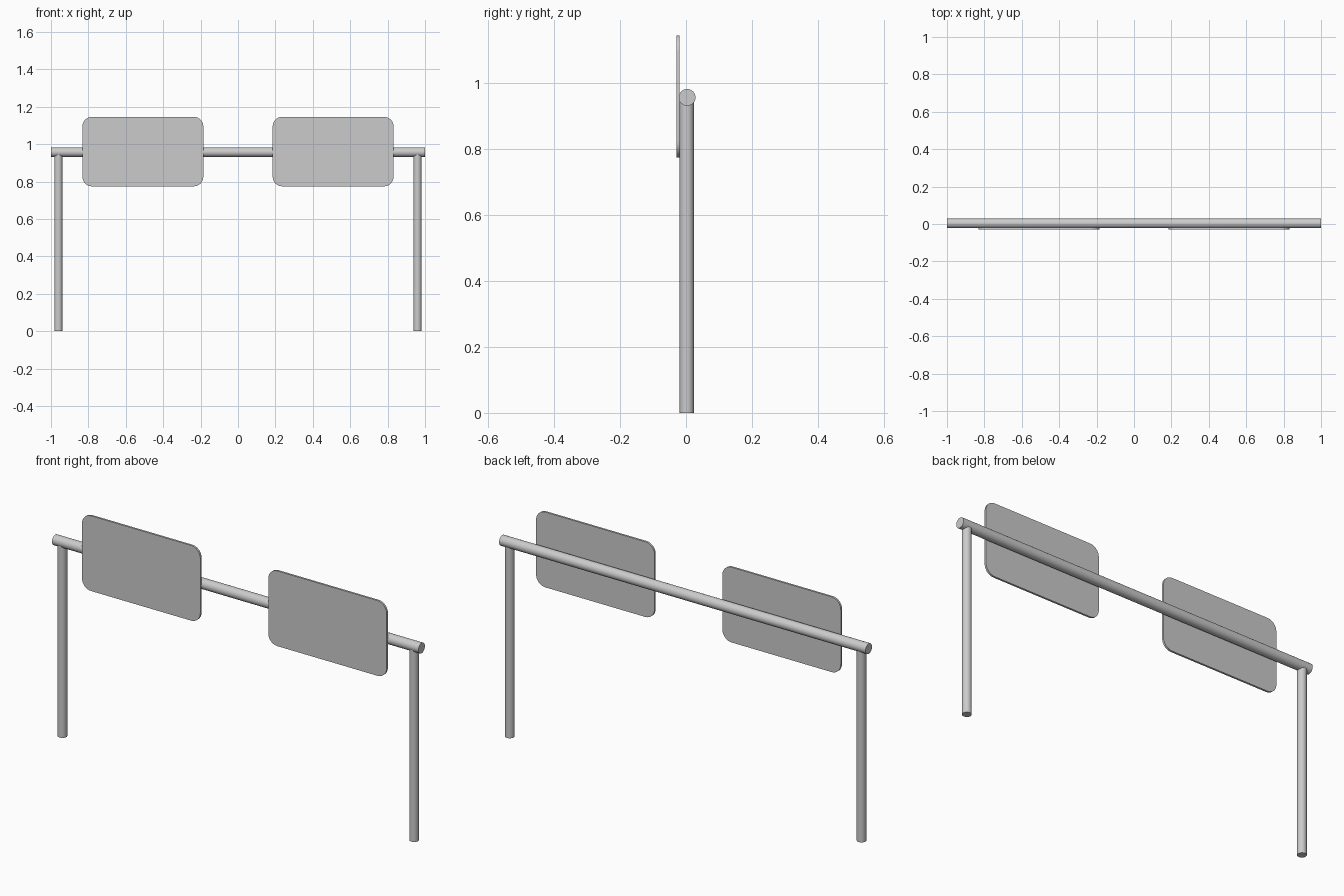
import bpy, bmesh, math

if "Cube" in bpy.data.objects:
    bpy.data.objects.remove(bpy.data.objects["Cube"])

Y = 0.0035  # frame centre line


def smooth(obj):
    bpy.ops.object.select_all(action='DESELECT')
    obj.select_set(True)
    bpy.context.view_layer.objects.active = obj
    bpy.ops.object.shade_smooth_by_angle(angle=math.radians(30))


def tube(name, radius, length, loc, rot=(0, 0, 0)):
    bpy.ops.mesh.primitive_cylinder_add(vertices=32, radius=radius, depth=length,
                                        location=loc, rotation=rot)
    obj = bpy.context.object
    obj.name = name
    smooth(obj)


def panel(name, cx, cz, w, h, r, y0, y1):
    # Rounded rectangle outline extruded along y
    bm = bmesh.new()
    verts = []
    for i, (sx, sz) in enumerate([(1, 1), (-1, 1), (-1, -1), (1, -1)]):
        for k in range(9):
            a = math.pi / 2 * (i + k / 8)
            verts.append(bm.verts.new((cx + sx * (w / 2 - r) + r * math.cos(a), y0,
                                       cz + sz * (h / 2 - r) + r * math.sin(a))))
    face = bm.faces.new(verts)
    ext = bmesh.ops.extrude_face_region(bm, geom=[face])
    moved = [g for g in ext['geom'] if isinstance(g, bmesh.types.BMVert)]
    bmesh.ops.translate(bm, verts=moved, vec=(0, y1 - y0, 0))
    bmesh.ops.recalc_face_normals(bm, faces=bm.faces)
    mesh = bpy.data.meshes.new(name)
    bm.to_mesh(mesh)
    bm.free()
    obj = bpy.data.objects.new(name, mesh)
    bpy.context.collection.objects.link(obj)
    smooth(obj)


# Horizontal top rail
tube("top_rail", 0.0255, 2.0, (0, Y, 0.957), (0, math.pi / 2, 0))

# Posts and sign panels, mirrored left and right
for side, s in (("left", -1), ("right", 1)):
    tube(side + "_post", 0.0215, 0.945, (s * 0.96, Y - 0.001, 0.4725))
    panel(side + "_panel", s * 0.5085, 0.96, 0.646, 0.371, 0.05, -0.029, -0.019)
